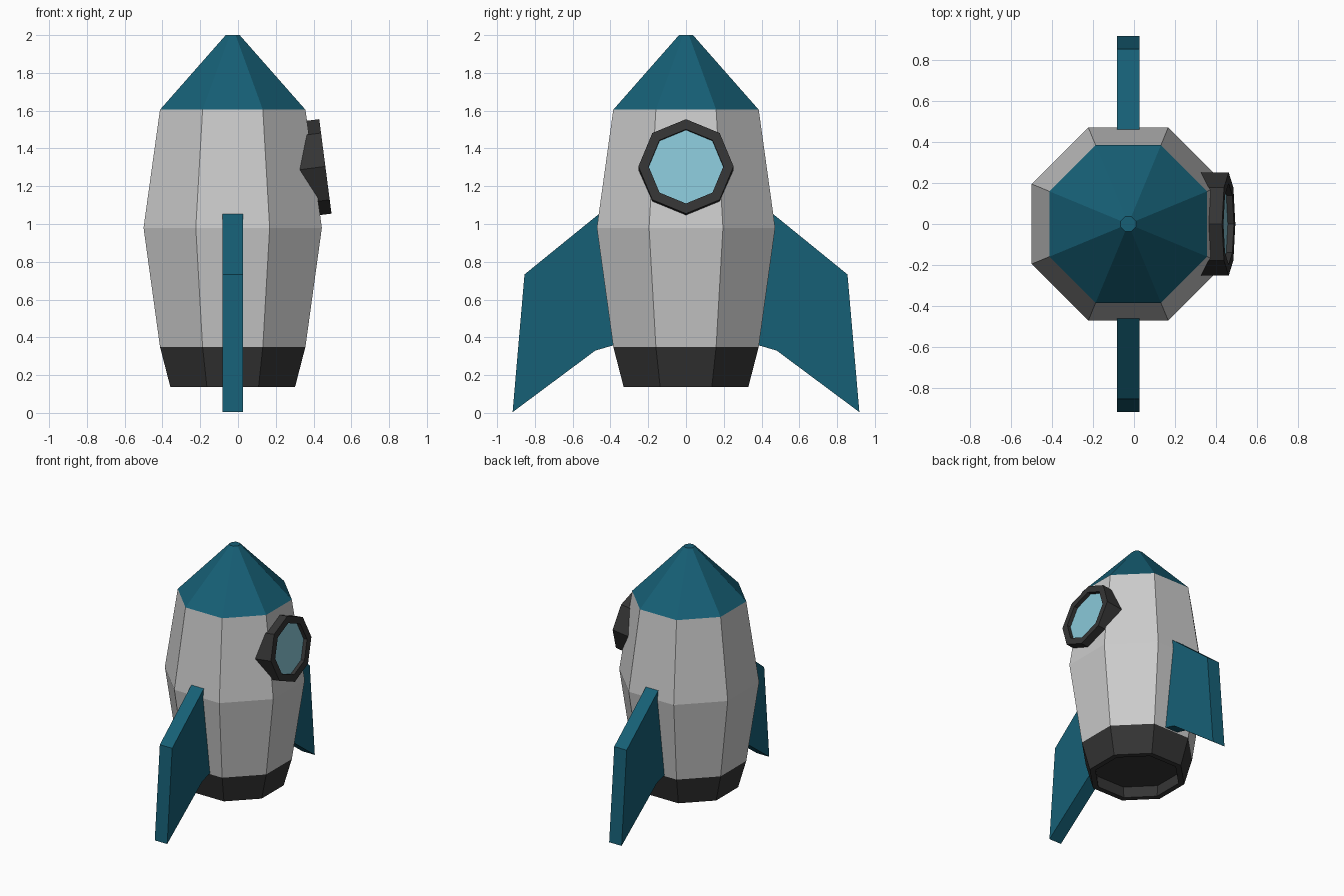
import bpy, bmesh
from math import cos, sin, pi, radians
from mathutils import Matrix

if "Cube" in bpy.data.objects:
    bpy.data.objects.remove(bpy.data.objects["Cube"])

CX = -0.028  # rocket axis
OCT = cos(pi / 8)


def material(name, rgb):
    m = bpy.data.materials.new(name)
    m.diffuse_color = (*rgb, 1)
    m.use_nodes = True
    m.node_tree.nodes["Principled BSDF"].inputs["Base Color"].default_value = m.diffuse_color
    return m


TEAL = material("teal", (0.008, 0.115, 0.18))
DARK = material("charcoal", (0.035, 0.035, 0.035))
GLASS = material("glass_blue", (0.25, 0.57, 0.68))


def finish(name, bm, mat=None, matrix=None):
    bmesh.ops.recalc_face_normals(bm, faces=bm.faces)
    me = bpy.data.meshes.new(name)
    bm.to_mesh(me)
    bm.free()
    ob = bpy.data.objects.new(name, me)
    bpy.context.collection.objects.link(ob)
    if mat:
        me.materials.append(mat)
    if matrix:
        ob.matrix_world = matrix
    return ob


def loft(name, profile, mat=None, turn=pi / 8, matrix=None, cap=False):
    """Eight-sided stack of rings from (radius, height) pairs."""
    bm = bmesh.new()
    rings = [[bm.verts.new((r * cos(turn + i * pi / 4), r * sin(turn + i * pi / 4), z))
              for i in range(8)] for r, z in profile]
    for a, b in zip(rings, rings[1:]):
        for i in range(8):
            j = (i + 1) % 8
            bm.faces.new((a[i], a[j], b[j], b[i]))
    if cap:
        bm.faces.new(rings[-1])
    return finish(name, bm, mat, matrix)


def flats(*pairs):
    """Convert distances to the flat sides into corner radii."""
    return [(a / OCT, z) for a, z in pairs]


# Fuselage, nose and hollow engine skirt
axis = Matrix.Translation((CX, 0, 0))
loft("hull", flats((0.385, 0.35), (0.472, 0.98), (0.385, 1.605)), None, matrix=axis)
loft("nose_cone", flats((0.385, 1.605), (0.037, 2.0)), TEAL, matrix=axis, cap=True)
loft("engine_skirt", flats((0.385, 0.35), (0.33, 0.137), (0.29, 0.137), (0.30, 0.23)),
     DARK, matrix=axis, cap=True)

# Porthole, tilted with the hull side and sunk into it
port = Matrix.Translation((0.4625, 0, 1.305)) @ Matrix.Rotation(radians(90 - 7.4), 4, 'Y')
loft("porthole_frame", [(0.252, -0.16), (0.252, 0), (0.198, 0), (0.198, -0.03)],
     DARK, turn=0, matrix=port)
loft("porthole_glass", [(0.198, -0.031), (0.198, -0.03)], GLASS, turn=0, matrix=port, cap=True)

# Swept fins on both sides
FIN = [(0.44, 1.07), (0.855, 0.733), (0.918, 0.004), (0.48, 0.33), (0.37, 0.362)]
for side, label in ((-1, "front"), (1, "back")):
    bm = bmesh.new()
    face = bm.faces.new([bm.verts.new((CX - 0.054, side * y, z)) for y, z in FIN])
    ext = bmesh.ops.extrude_face_region(bm, geom=[face], use_keep_orig=True)
    bmesh.ops.translate(bm, vec=(0.108, 0, 0),
                        verts=[g for g in ext["geom"] if isinstance(g, bmesh.types.BMVert)])
    finish(label + "_fin", bm, TEAL)
